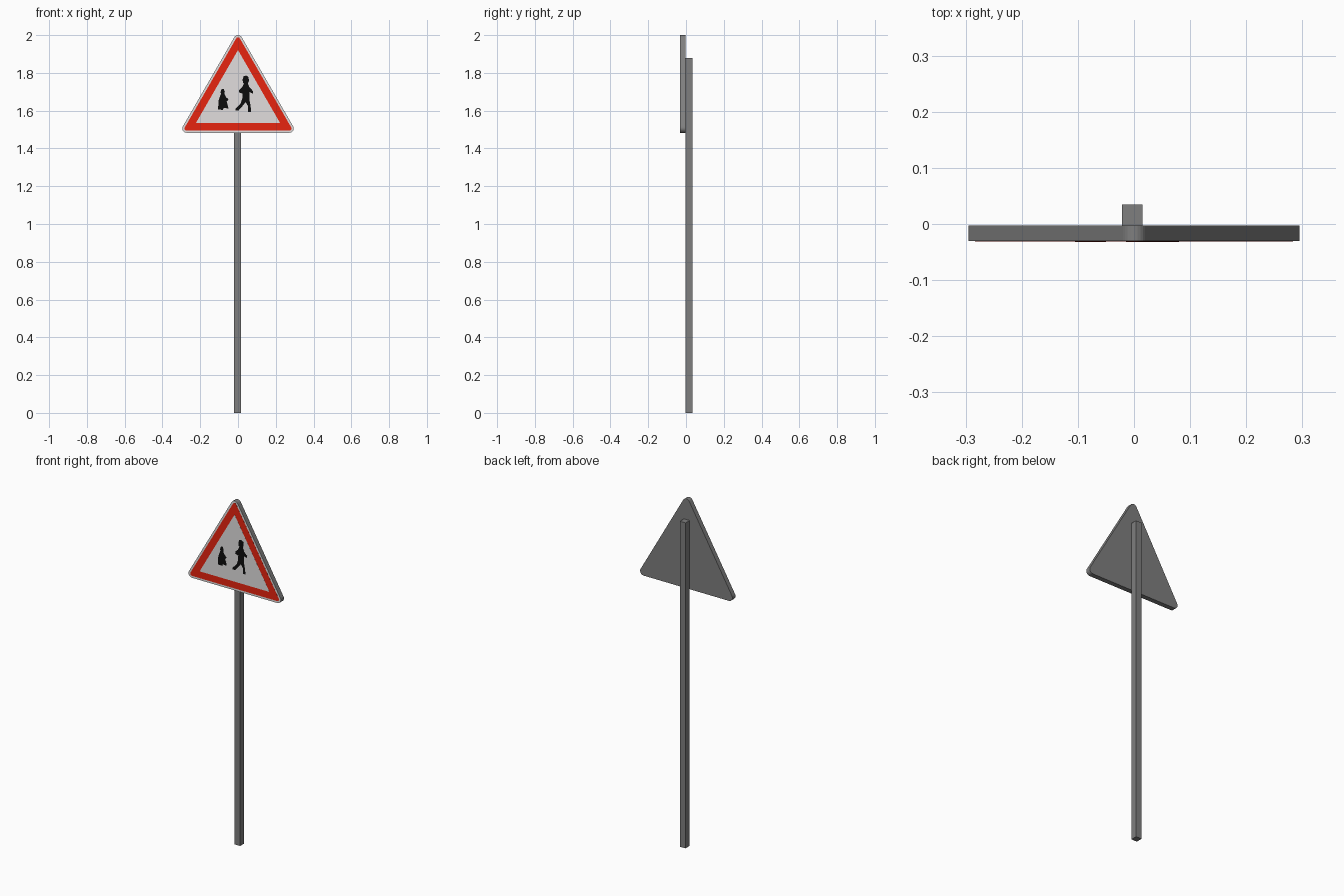
import bpy, bmesh, math
from mathutils import Vector

if "Cube" in bpy.data.objects:
    bpy.data.objects.remove(bpy.data.objects["Cube"])


def material(name, rgb):
    m = bpy.data.materials.new(name)
    m.diffuse_color = (*rgb, 1)
    m.use_nodes = True
    m.node_tree.nodes["Principled BSDF"].inputs["Base Color"].default_value = m.diffuse_color
    return m


GREY = material("grey metal", (0.21, 0.21, 0.21))
WHITE = material("sign white", (0.75, 0.73, 0.73))
RED = material("warning red", (0.80, 0.018, 0.005))
BLACK = material("pictogram black", (0.004, 0.004, 0.004))


def plate(name, outline, y_front, y_back, mats):
    """Extrude an x-z outline; a second material goes on the front face."""
    bm = bmesh.new()
    face = bm.faces.new([bm.verts.new((x, y_front, z)) for x, z in outline])
    new = bmesh.ops.extrude_face_region(bm, geom=[face], use_keep_orig=True)["geom"]
    for v in new:
        if isinstance(v, bmesh.types.BMVert):
            v.co.y = y_back
    bmesh.ops.recalc_face_normals(bm, faces=bm.faces)
    for f in bm.faces:
        f.material_index = len(mats) - 1 if f.normal.y < -0.9 else 0
    me = bpy.data.meshes.new(name)
    bm.to_mesh(me)
    bm.free()
    for m in mats:
        me.materials.append(m)
    ob = bpy.data.objects.new(name, me)
    bpy.context.collection.objects.link(ob)
    return ob


def triangle(inradius, r, steps=8):
    """Equilateral triangle around the sign centre, corners rounded by r."""
    pts = []
    for k in range(3):
        a = math.radians(90 + 120 * k)
        c = Vector((0, 1.6628)) + 2 * inradius * Vector((math.cos(a), math.sin(a)))
        for i in range(steps + 1):
            t = a + math.radians(-60 + 120 * i / steps)
            pts.append((c.x + r * math.cos(t), c.y + r * math.sin(t)))
    return pts


# Post
bpy.ops.mesh.primitive_cube_add(size=1, location=(-0.003, 0.016, 0.94))
post = bpy.context.object
post.name = "post"
post.scale = (0.036, 0.037, 1.88)
post.data.materials.append(GREY)

# Sign panel, red border and white field
plate("sign_panel", triangle(0.1573, 0.0225), -0.0305, -0.0025, [GREY, WHITE])
plate("red_border", triangle(0.1573, 0.011), -0.0310, -0.0304, [RED])
plate("white_field", triangle(0.126, 0.003), -0.0314, -0.0309, [WHITE])

# Walking adult
adult = {
    "adult_head": [(0.024, 1.765), (0.03, 1.783), (0.045, 1.786), (0.056, 1.776),
                   (0.058, 1.755), (0.05, 1.742), (0.032, 1.742), (0.026, 1.75)],
    "adult_torso": [(0.032, 1.745), (0.052, 1.745), (0.06, 1.725), (0.078, 1.705),
                    (0.08, 1.69), (0.062, 1.698), (0.06, 1.652), (0.022, 1.655),
                    (0.024, 1.69), (0.004, 1.698), (0.006, 1.71), (0.022, 1.725)],
    "adult_rear_leg": [(0.022, 1.662), (0.046, 1.655), (0.03, 1.632), (0.004, 1.602),
                       (-0.014, 1.602), (-0.012, 1.612), (0.014, 1.638)],
    "adult_front_leg": [(0.034, 1.66), (0.06, 1.66), (0.066, 1.63), (0.07, 1.594),
                        (0.054, 1.594), (0.053, 1.625), (0.042, 1.642)],
}
# Child in a flared coat
child = {
    "child_head": [(-0.092, 1.70), (-0.086, 1.715), (-0.076, 1.715), (-0.07, 1.70),
                   (-0.072, 1.684), (-0.09, 1.684)],
    "child_body": [(-0.09, 1.688), (-0.072, 1.688), (-0.064, 1.672), (-0.05, 1.66),
                   (-0.056, 1.652), (-0.06, 1.648), (-0.05, 1.612), (-0.076, 1.614),
                   (-0.08, 1.604), (-0.105, 1.606), (-0.104, 1.648), (-0.098, 1.67)],
}
for name, outline in {**adult, **child}.items():
    plate(name, outline, -0.0318, -0.0313, [BLACK])
